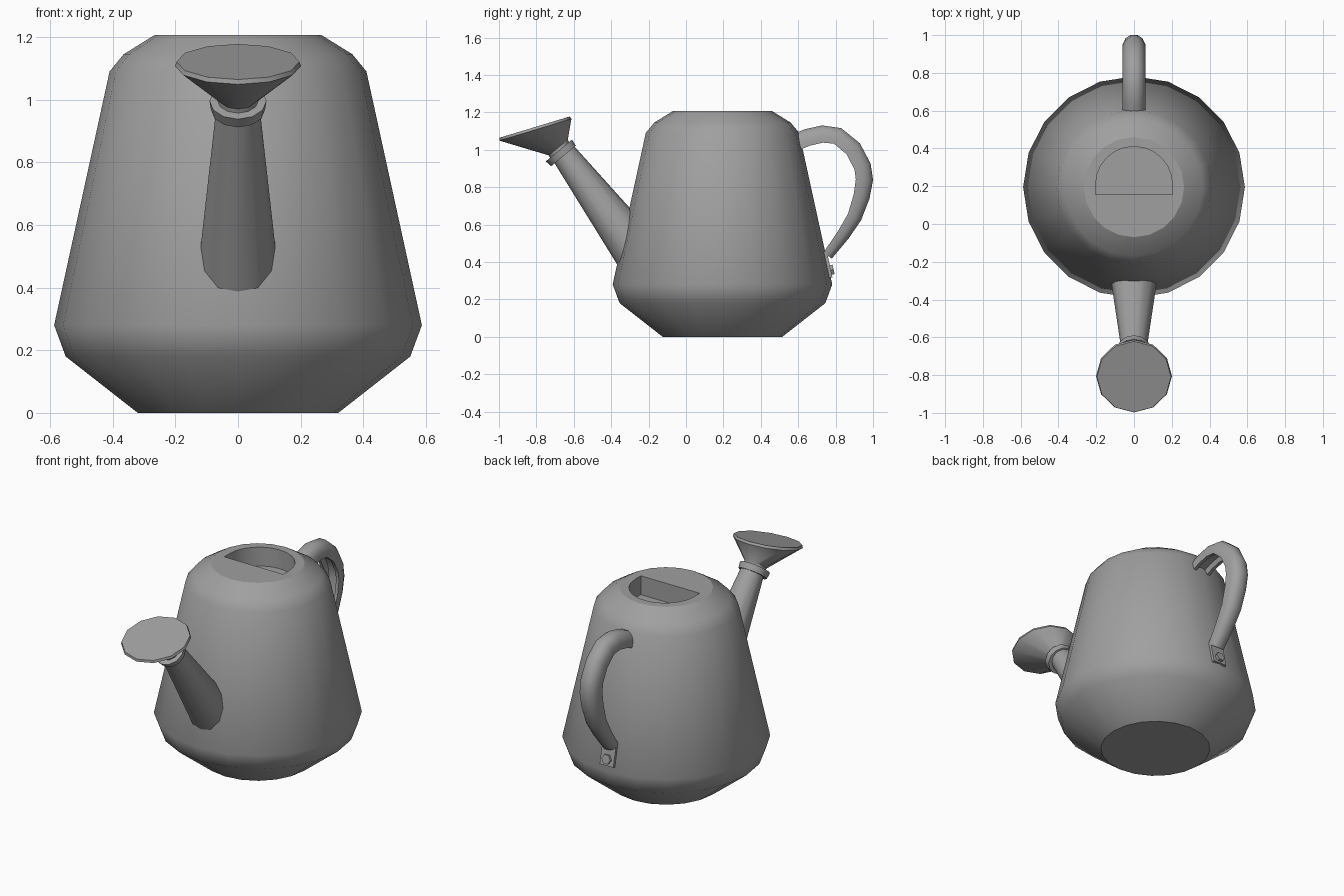
import bpy, bmesh, math
from mathutils import Vector, Matrix

cube = bpy.data.objects.get("Cube")
if cube:
    bpy.data.objects.remove(cube, do_unlink=True)

grey = bpy.data.materials.new("watering_can_grey")
grey.use_nodes = True
GREY = (0.35, 0.35, 0.35, 1)
grey.diffuse_color = GREY
grey.node_tree.nodes["Principled BSDF"].inputs["Base Color"].default_value = GREY


def loft(name, rings, flat=()):
    """Skin equal-length rings of points, cap both ends; listed side columns stay flat."""
    bm = bmesh.new()
    loops = [[bm.verts.new(p) for p in ring] for ring in rings]
    n = len(loops[0])
    for a, b in zip(loops, loops[1:]):
        for i in range(n):
            j = (i + 1) % n
            f = bm.faces.new((a[i], a[j], b[j], b[i]))
            f.smooth = i not in flat
    bm.faces.new(loops[0][::-1])
    bm.faces.new(loops[-1])
    bmesh.ops.recalc_face_normals(bm, faces=bm.faces)
    mesh = bpy.data.meshes.new(name)
    bm.to_mesh(mesh)
    bm.free()
    obj = bpy.data.objects.new(name, mesh)
    bpy.context.collection.objects.link(obj)
    mesh.materials.append(grey)
    return obj


def ring(y, z, axis, r, n=12):
    """Circle in the plane at right angles to axis (given as y, z)."""
    a = Vector((0, *axis)).normalized()
    side = Vector((1, 0, 0))
    up = a.cross(side)
    c = Vector((0, y, z))
    return [c + r * (math.cos(t) * side + math.sin(t) * up)
            for t in (2 * math.pi * i / n for i in range(n))]


def smooth(obj, degrees):
    bpy.ops.object.select_all(action='DESELECT')
    bpy.context.view_layer.objects.active = obj
    obj.select_set(True)
    bpy.ops.object.shade_smooth_by_angle(angle=math.radians(degrees))


# Body: turned profile with 20 sides
BODY_Y = 0.195
profile = [(0.32, 0), (0.55, 0.18), (0.587, 0.28), (0.41, 1.09), (0.365, 1.145), (0.265, 1.207)]
body = loft("body", [ring(BODY_Y, z, (0, 1), r, 20) for r, z in profile])

# Filling hole: D-shaped recess cut into the top
d_shape = [(-0.203, 0.155), (0.203, 0.155)]
d_shape += [(0.203 * math.cos(t), 0.21 + 0.2 * math.sin(t))
            for t in (math.pi * i / 12 for i in range(13))]
last = len(d_shape) - 1
cutter = loft("hole_cutter", [[(x, y, z) for x, y in d_shape] for z in (1.09, 1.3)],
              flat=(0, 1, last))
cutter.hide_render = True
cut = body.modifiers.new("filling_hole", 'BOOLEAN')
cut.operation = 'DIFFERENCE'
cut.solver = 'EXACT'
cut.object = cutter
bpy.context.view_layer.objects.active = body
body.select_set(True)
bpy.ops.object.modifier_apply(modifier=cut.name)
bpy.data.objects.remove(cutter, do_unlink=True)

# Spout: cone rising from inside the body
AXIS = (-0.6, 0.8)
spout = loft("spout", [ring(-0.645 + 0.6 * s, 0.967 - 0.8 * s, AXIS, 0.07 + 0.09 * s)
                       for s in (0.68, -0.01)])

# Collar around the end of the spout
C_AXIS = Vector((-0.64, 0.77))
collar_mid = Vector((-0.668, 0.982))
collar = loft("spout_collar", [ring(*(collar_mid + C_AXIS * t), C_AXIS, r)
                               for t, r in ((-0.02, 0.086), (0.018, 0.091))])

# Rose: cone that tilts forward into a flat disc
DISC_AXIS = (-0.29, 0.957)
rose = loft("rose", [ring(-0.668, 0.985, C_AXIS, 0.066),
                     ring(-0.683, 1.012, C_AXIS, 0.066),
                     ring(-0.805, 1.107, DISC_AXIS, 0.201),
                     ring(-0.809, 1.121, DISC_AXIS, 0.196)])
smooth(rose, 40)

# Handle: rounded channel section swept along a bent path (y, z, thickness, half width)
path = [(0.600, 1.045, 1.0, 1.0), (0.65, 1.065, 1.0, 1.0), (0.73, 1.083, 1.0, 1.0),
        (0.81, 1.073, 1.0, 1.0), (0.893, 1.005, 1.0, 1.0), (0.943, 0.91, 1.0, 1.0),
        (0.953, 0.84, 1.0, 1.0), (0.938, 0.75, 0.95, 0.98), (0.90, 0.64, 0.85, 0.94),
        (0.84, 0.545, 0.75, 0.88), (0.757, 0.435, 0.6, 0.8)]
half = [(0.02, 0.047), (0.045, 0.03), (0.06, 0.0), (0.06, -0.045),
        (0.04, -0.045), (0.028, -0.018)]
section = half + [(-x, n) for x, n in reversed(half)]
rings = []
for i, (y, z, thick, wide) in enumerate(path):
    a, b = path[max(i - 1, 0)], path[min(i + 1, len(path) - 1)]
    along = Vector((b[0] - a[0], b[1] - a[1])).normalized()
    out = Vector((-along.y, along.x))
    rings.append([(x * wide, y + out.x * n * thick, z + out.y * n * thick) for x, n in section])
handle = loft("handle", rings)
smooth(handle, 42)

# Mounting tab and bolt at the foot of the handle, lying on the sloping wall
down = Vector((0, 0.177, -0.81)).normalized()
normal = Vector((0, 0.81, 0.177)).normalized()
side = Vector((1, 0, 0))
wall = Vector((0, 0.768, 0.33))


def wall_plate(along, w, lift):
    return [wall + down * along + side * sx + normal * lift for sx in (-w, w)]


tab = loft("handle_tab", [wall_plate(s, 0.047, -0.01) + wall_plate(s, 0.047, 0.012)[::-1]
                          for s in (-0.125, 0.015)], flat=range(4))
bolt_mid = wall - down * 0.025
bolt = loft("handle_bolt", [ring(*(bolt_mid + normal * h).yz, normal.yz, 0.03, 6)
                            for h in (0.0, 0.027)], flat=range(6))
